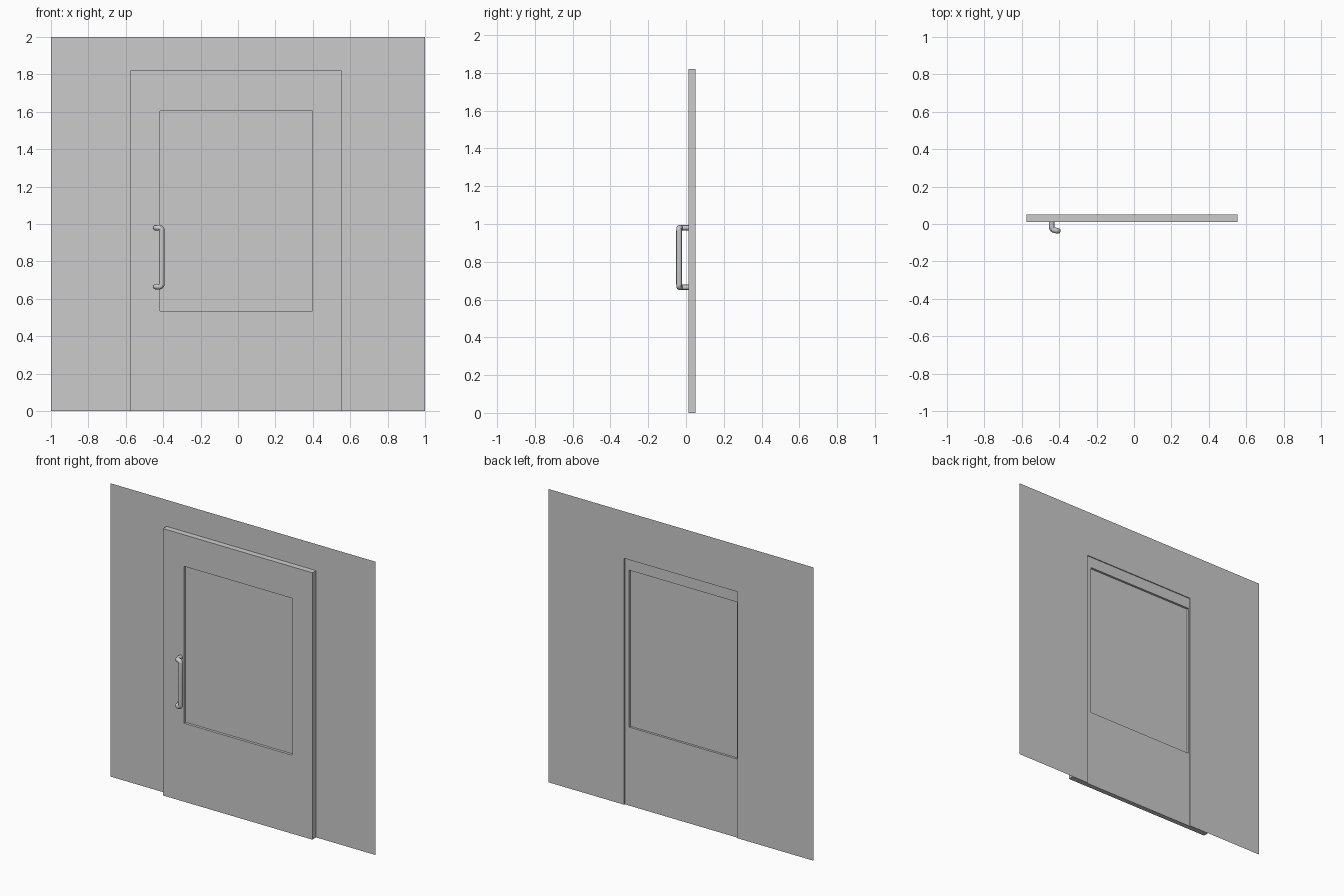
import bpy
from mathutils import Vector

if "Cube" in bpy.data.objects:
    bpy.data.objects.remove(bpy.data.objects["Cube"])


def mesh_object(name, verts, faces):
    mesh = bpy.data.meshes.new(name)
    mesh.from_pydata(verts, [], faces)
    ob = bpy.data.objects.new(name, mesh)
    bpy.context.collection.objects.link(ob)
    return ob


def box(name, x0, x1, y0, y1, z0, z1):
    bpy.ops.mesh.primitive_cube_add(size=1, location=((x0 + x1) / 2, (y0 + y1) / 2, (z0 + z1) / 2))
    ob = bpy.context.object
    ob.name = name
    ob.scale = (x1 - x0, y1 - y0, z1 - z0)
    bpy.ops.object.transform_apply(location=True, rotation=False, scale=True)
    return ob


def cut(target, cutter):
    mod = target.modifiers.new("cut", 'BOOLEAN')
    mod.operation = 'DIFFERENCE'
    mod.solver = 'EXACT'
    mod.object = cutter
    bpy.context.view_layer.objects.active = target
    bpy.ops.object.modifier_apply(modifier=mod.name)
    bpy.data.objects.remove(cutter)


def rounded(points, radius, steps=5):
    # Replace every inner corner of a path with a small curve
    pts = [Vector(p) for p in points]
    out = [pts[0]]
    for a, b, c in zip(pts, pts[1:], pts[2:]):
        p = b + (a - b).normalized() * radius
        q = b + (c - b).normalized() * radius
        for i in range(steps + 1):
            t = i / steps
            out.append(p * (1 - t) ** 2 + b * 2 * t * (1 - t) + q * t * t)
    return out + [pts[-1]]


# Thin wall sheet with a doorway opening
L, R, TOP = -0.425, 0.43, 1.68
outline = [(-1, 0), (L, 0), (L, TOP), (R, TOP), (R, 0), (1, 0), (1, 2), (-1, 2)]
mesh_object("wall", [(x, 0.052, z) for x, z in outline], [tuple(reversed(range(8)))])

# Door slab, recessed at the back, with a window opening
door = box("door", -0.575, 0.553, 0.012, 0.0515, 0, 1.82)
cut(door, box("back_recess_cutter", L, R, 0.045, 0.1, -0.1, TOP))
cut(door, box("window_cutter", -0.417, 0.398, -0.1, 0.1, 0.535, 1.605))

# Window pane
y = 0.03
mesh_object("window_pane", [(-0.417, y, 0.535), (0.398, y, 0.535), (0.398, y, 1.605), (-0.417, y, 1.605)],
            [(0, 1, 2, 3)])

# Pull handle: a bent round bar, offset towards the window
path = rounded([(-0.44, 0.013, 0.98), (-0.44, -0.03, 0.98), (-0.407, -0.037, 0.98),
                (-0.407, -0.037, 0.665), (-0.44, -0.03, 0.665), (-0.44, 0.013, 0.665)], 0.016)
curve = bpy.data.curves.new("handle", 'CURVE')
curve.dimensions = '3D'
curve.bevel_depth = 0.015
curve.bevel_resolution = 4
curve.use_fill_caps = True
spline = curve.splines.new('POLY')
spline.points.add(len(path) - 1)
for sp, p in zip(spline.points, path):
    sp.co = (*p, 1)
handle = bpy.data.objects.new("handle", curve)
bpy.context.collection.objects.link(handle)
bpy.ops.object.select_all(action='DESELECT')
handle.select_set(True)
bpy.context.view_layer.objects.active = handle
bpy.ops.object.convert(target='MESH')
bpy.ops.object.shade_smooth_by_angle()
